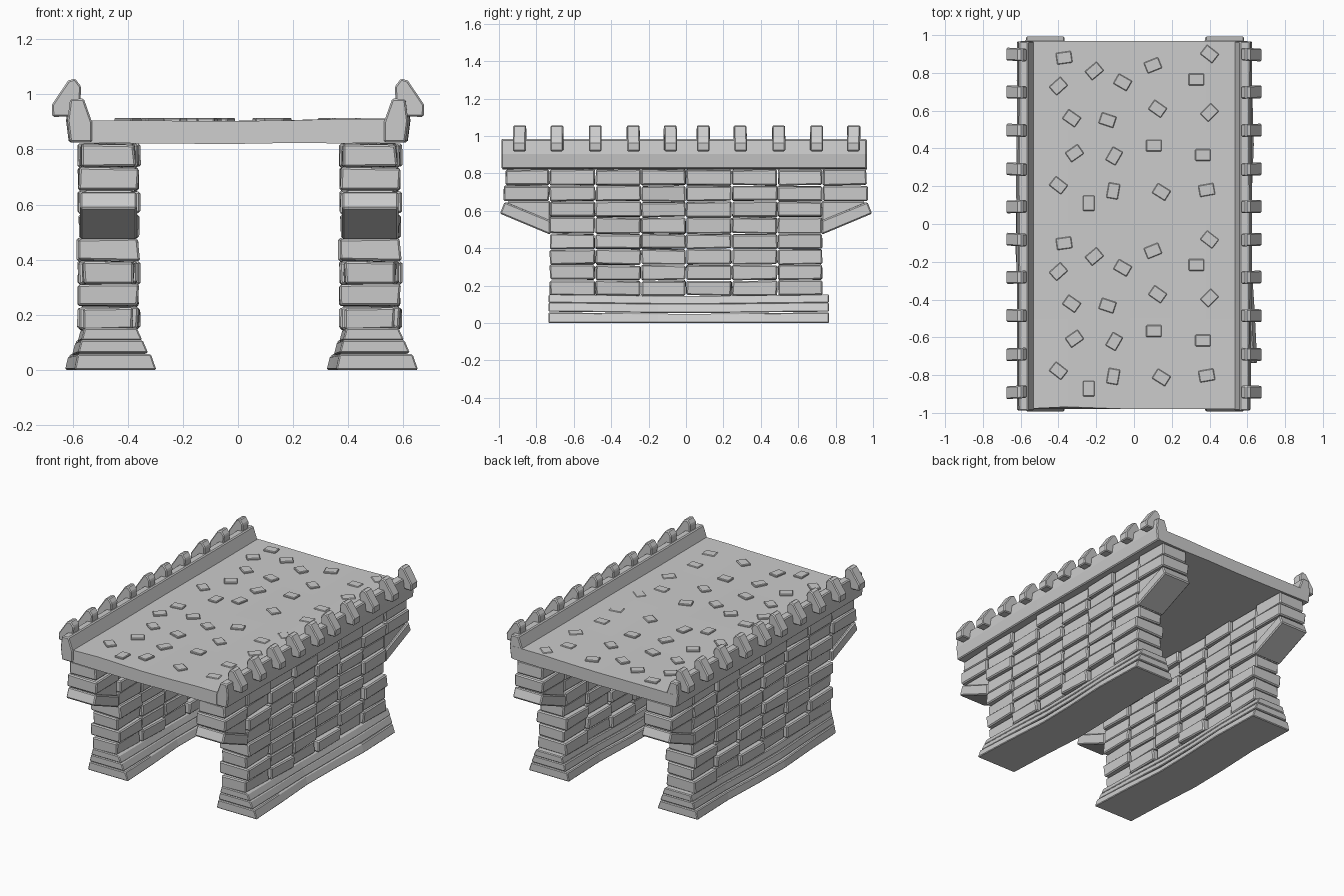
import bpy, bmesh, math, random
from mathutils import Matrix, Vector

if "Cube" in bpy.data.objects:
    bpy.data.objects.remove(bpy.data.objects["Cube"])

random.seed(4)
J = random.uniform


def finish(bm, name, bevel=0.0):
    bmesh.ops.recalc_face_normals(bm, faces=bm.faces)
    me = bpy.data.meshes.new(name)
    bm.to_mesh(me)
    bm.free()
    ob = bpy.data.objects.new(name, me)
    bpy.context.collection.objects.link(ob)
    if bevel:
        m = ob.modifiers.new("worn_edges", 'BEVEL')
        m.width, m.segments = bevel, 1
        m.limit_method, m.angle_limit = 'ANGLE', math.radians(40)
    return ob


def loft(bm, rings):
    """Closed solid through a list of equal-length point rings."""
    vs = [[bm.verts.new(p) for p in r] for r in rings]
    n = len(vs[0])
    for a, b in zip(vs, vs[1:]):
        for i in range(n):
            bm.faces.new((a[i], a[(i + 1) % n], b[(i + 1) % n], b[i]))
    bm.faces.new(vs[0])
    bm.faces.new(vs[-1])


def brick(bm, cx, hw, y0, y1, z0, z1, jit=0.006):
    """One stone block with slightly uneven corners."""
    rings = []
    for y in (y0, y1):
        rings.append([(x + J(-jit, jit), y + J(-jit, jit) * .5, z + J(-jit, jit) * .6)
                      for x, z in ((cx - hw, z0), (cx + hw, z0), (cx + hw, z1), (cx - hw, z1))])
    loft(bm, rings)


def prism_x(bm, yz, x0, x1):
    loft(bm, [[(x, y, z) for y, z in yz] for x in (x0, x1)])


CX = -0.47          # left pier centre
SHIFT = 0.95        # right pier is the same pier moved across
zs = [0.145, 0.228, 0.311, 0.395, 0.477, 0.565, 0.65, 0.735, 0.822]
ys = [-0.73, -0.485, -0.24, 0.0, 0.245, 0.49, 0.73]
pier = []

# Brick courses, alternately proud and recessed
bm = bmesh.new()
for r in range(8):
    for c in range(6):
        hw = 0.107 if (r + c) % 2 else 0.092
        brick(bm, CX + J(-.004, .004), hw + J(-.004, .004),
              ys[c] + .002, ys[c + 1] - .002, zs[r] + .002, zs[r + 1] - .002)
    # The top two courses overhang at both ends
    if r >= 6:
        for s in (-1, 1):
            hw = 0.107 if r == 6 else 0.094
            a, b = sorted((s * 0.732, s * (0.975 if r == 6 else 0.965)))
            brick(bm, CX, hw, a, b, zs[r] + .002, zs[r + 1] - .002)
pier.append(finish(bm, "pier_bricks", 0.007))

# Slanted corbel stones and the wedge fill above them
bm = bmesh.new()
for s in (-1, 1):
    prism_x(bm, [(s * .725, .472), (s * .995, .585), (s * .97, .648), (s * .725, .548)],
            CX - .103, CX + .103)
    prism_x(bm, [(s * .725, .54), (s * .955, .635), (s * .955, .652), (s * .725, .652)],
            CX - .088, CX + .088)
pier.append(finish(bm, "corbels", 0.007))

# Stepped plinth of three wavy slabs
bm = bmesh.new()
bend = [(-.735, .022), (-.45, .008), (-.15, -.012), (.12, -.008), (.42, .004), (.765, -.006)]
for z0, z1, hw, k in ((.004, .053, .146, 1), (.057, .104, .125, .6), (.104, .148, .108, .4)):
    rings = []
    for y, dx in bend:
        x, dz = CX + dx * k, .008 * math.cos(y * 4) * -.5
        rings.append([(x - hw, y, z0 + (dz if z0 > .01 else -.004)),
                      (x + hw + .006, y, z0 + (dz if z0 > .01 else -.004)),
                      (x + hw - .014, y, z1 + dz), (x - hw + .012, y, z1 + dz)])
    loft(bm, rings)
pier.append(finish(bm, "plinth", 0.005))

# Second pier
for ob in pier:
    cp = ob.copy()
    cp.name = "right_" + ob.name
    cp.location.x = SHIFT
    bpy.context.collection.objects.link(cp)
    ob.name = "left_" + ob.name

# Deck slab, slightly uneven
bm = bmesh.new()
xs = [(-.6, .905, .826), (-.35, .905, .822), (-.02, .903, .820), (.2, .906, .824), (.38, .911, .822), (.6, .911, .826)]
rings = []
for y, d in ((-.98, 0), (-.5, -.001), (0, .001), (.5, -.001), (.968, 0)):
    rings.append([(x, y + (.012 if y < -.9 and -.36 < x < -.1 else 0), t + d) for x, t, b in xs]
                 + [(x, y, b) for x, t, b in reversed(xs)])
loft(bm, rings)
finish(bm, "deck")

# Parapets
for side, name in ((-1, "left_parapet"), (1, "right_parapet")):
    bm = bmesh.new()
    rings = []
    for y in (-.987, -.6, -.2, .25, .6, .967):
        o = J(-.005, .005)
        rings.append([(side * (x + (o if x > .58 else 0)), y, z) for x, z in
                      ((.53, .826), (.612, .826), (.622, .905), (.612, .983),
                       (.56, .985), (.53, .90))])
    loft(bm, rings)
    finish(bm, name, 0.006)

# Hooked merlons along each parapet
prof = [(.575, .93), (.615, .92), (.674, .918), (.676, .962), (.617, 1.05), (.592, 1.058), (.569, 1.028)]
for side, name in ((-1, "left_merlons"), (1, "right_merlons")):
    bm = bmesh.new()
    for y in (-.89, -.69, -.485, -.282, -.083, .092, .29, .496, .698, .897):
        tilt = J(-.006, .006)
        loft(bm, [[(side * x, y + h + tilt * (x - .62) * 10, z) for x, z in prof]
                  for h in (-.034, .034)])
    finish(bm, name, 0.006)

# Scattered paving stones, the pattern laid twice along the deck
stones = [(-.37, .88, 8), (-.21, .81, 40), (-.06, .75, -30), (.1, .84, 22), (.4, .9, -38),
          (-.4, .73, 42), (-.33, .56, -35), (-.14, .55, -18), (.125, .61, -35), (.4, .59, 45),
          (-.315, .375, 35), (-.105, .36, 60), (.105, .415, 0), (.365, .365, 0),
          (-.4, .205, -38), (-.24, .11, 90), (-.11, .175, 80), (.145, .17, -32),
          (.385, .18, 10), (.33, .765, 0)]
bm = bmesh.new()
for x, y, a in stones:
    for dy in (0, -.982):
        m = (Matrix.Translation((x, y + dy, .9)) @ Matrix.Rotation(math.radians(a), 4, 'Z')
             @ Matrix.Diagonal((.082, .062, .03, 1)))
        bmesh.ops.create_cube(bm, size=1, matrix=m)
finish(bm, "paving_stones", 0.004)
